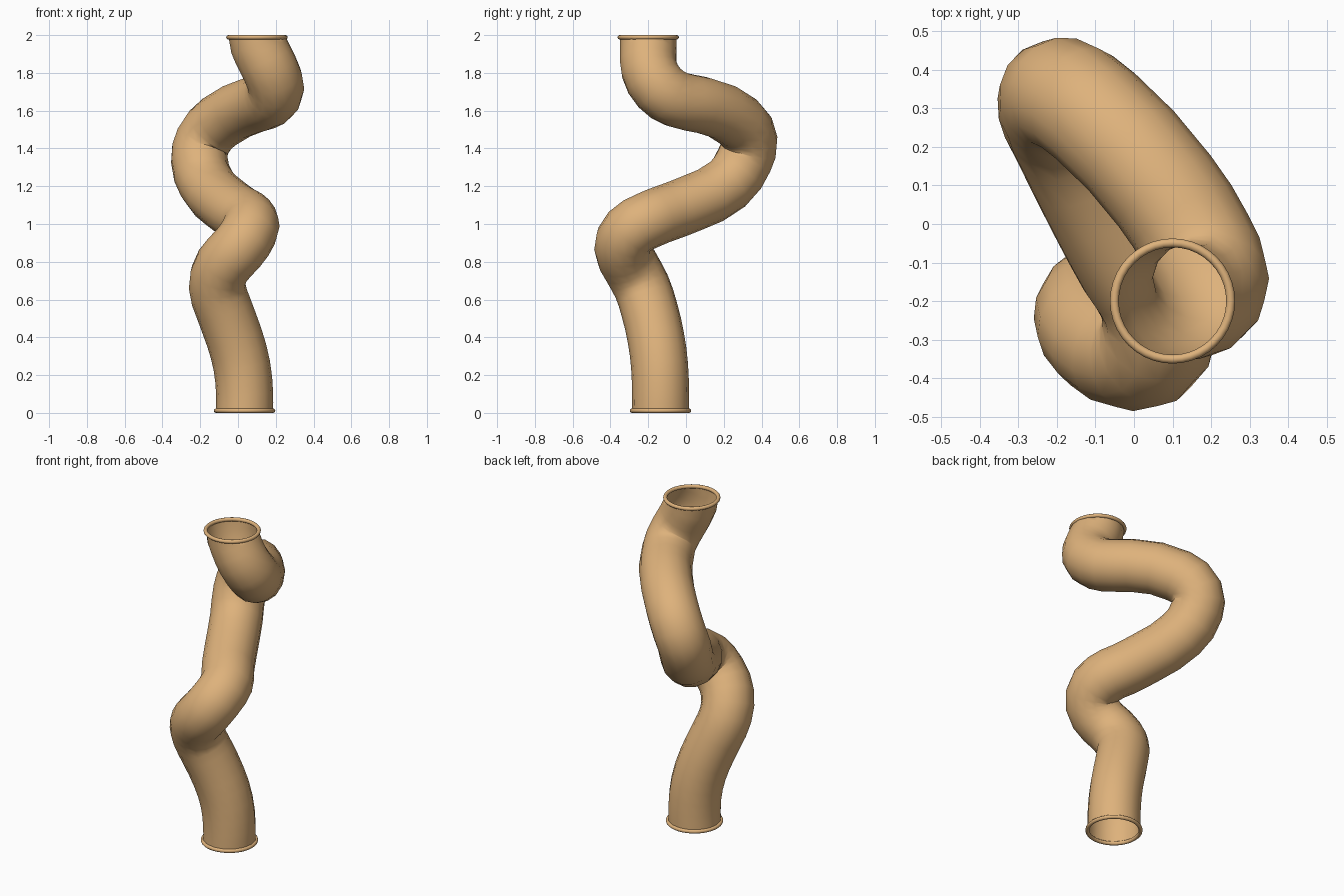
import bpy
import math

cube = bpy.data.objects.get("Cube")
if cube:
    bpy.data.objects.remove(cube, do_unlink=True)

RADIUS = 0.151
RIM = 0.0115

tan = bpy.data.materials.new("warm_tan")
tan.use_nodes = True
colour = (0.73, 0.445, 0.2, 1)
tan.diffuse_color = colour
tan.node_tree.nodes["Principled BSDF"].inputs["Base Color"].default_value = colour

# Centre line of the winding pipe, from the foot to the mouth
path = [
    (0.035, -0.135, RIM), (0.035, -0.135, 0.1), (0.02, -0.14, 0.25),
    (-0.02, -0.16, 0.4), (-0.075, -0.195, 0.55), (-0.11, -0.235, 0.67),
    (-0.08, -0.295, 0.78), (0, -0.335, 0.87), (0.06, -0.3, 0.96),
    (0.06, -0.2, 1.02), (0, -0.1, 1.06), (-0.07, 0.03, 1.11),
    (-0.165, 0.22, 1.21), (-0.205, 0.31, 1.34), (-0.185, 0.335, 1.44),
    (-0.1, 0.28, 1.54), (0.08, 0.085, 1.63), (0.165, -0.05, 1.66),
    (0.2, -0.14, 1.72), (0.17, -0.195, 1.82), (0.125, -0.2, 1.91),
    (0.1, -0.2, 2 - RIM),
]


def finish(obj):
    """Colour and smooth a finished mesh."""
    obj.data.materials.clear()
    obj.data.materials.append(tan)
    for poly in obj.data.polygons:
        poly.use_smooth = True


# Hollow pipe swept along the centre line, open at both ends
curve = bpy.data.curves.new("pipe_path", "CURVE")
curve.dimensions = "3D"
curve.bevel_depth = RADIUS
curve.bevel_resolution = 6
curve.resolution_u = 2
curve.use_fill_caps = False
spline = curve.splines.new("BEZIER")
spline.bezier_points.add(len(path) - 1)
for point, co in zip(spline.bezier_points, path):
    point.co = co
    point.handle_left_type = point.handle_right_type = "AUTO"
# Keep both openings level
for point, step in ((spline.bezier_points[0], 0.03), (spline.bezier_points[-1], 0.03)):
    point.handle_left_type = point.handle_right_type = "FREE"
    x, y, z = point.co
    point.handle_left = (x, y, z - step)
    point.handle_right = (x, y, z + step)

sweep = bpy.data.objects.new("pipe_sweep", curve)
bpy.context.collection.objects.link(sweep)
bpy.context.view_layer.update()
graph = bpy.context.evaluated_depsgraph_get()
mesh = bpy.data.meshes.new_from_object(sweep.evaluated_get(graph))
bpy.data.objects.remove(sweep, do_unlink=True)
pipe = bpy.data.objects.new("pipe", mesh)
bpy.context.collection.objects.link(pipe)
finish(pipe)

# Rounded rims around the two openings
for name, centre in (("bottom_rim", path[0]), ("top_rim", path[-1])):
    bpy.ops.mesh.primitive_torus_add(
        location=centre, major_radius=RADIUS, minor_radius=RIM,
        major_segments=40, minor_segments=12)
    rim = bpy.context.object
    rim.name = name
    finish(rim)
